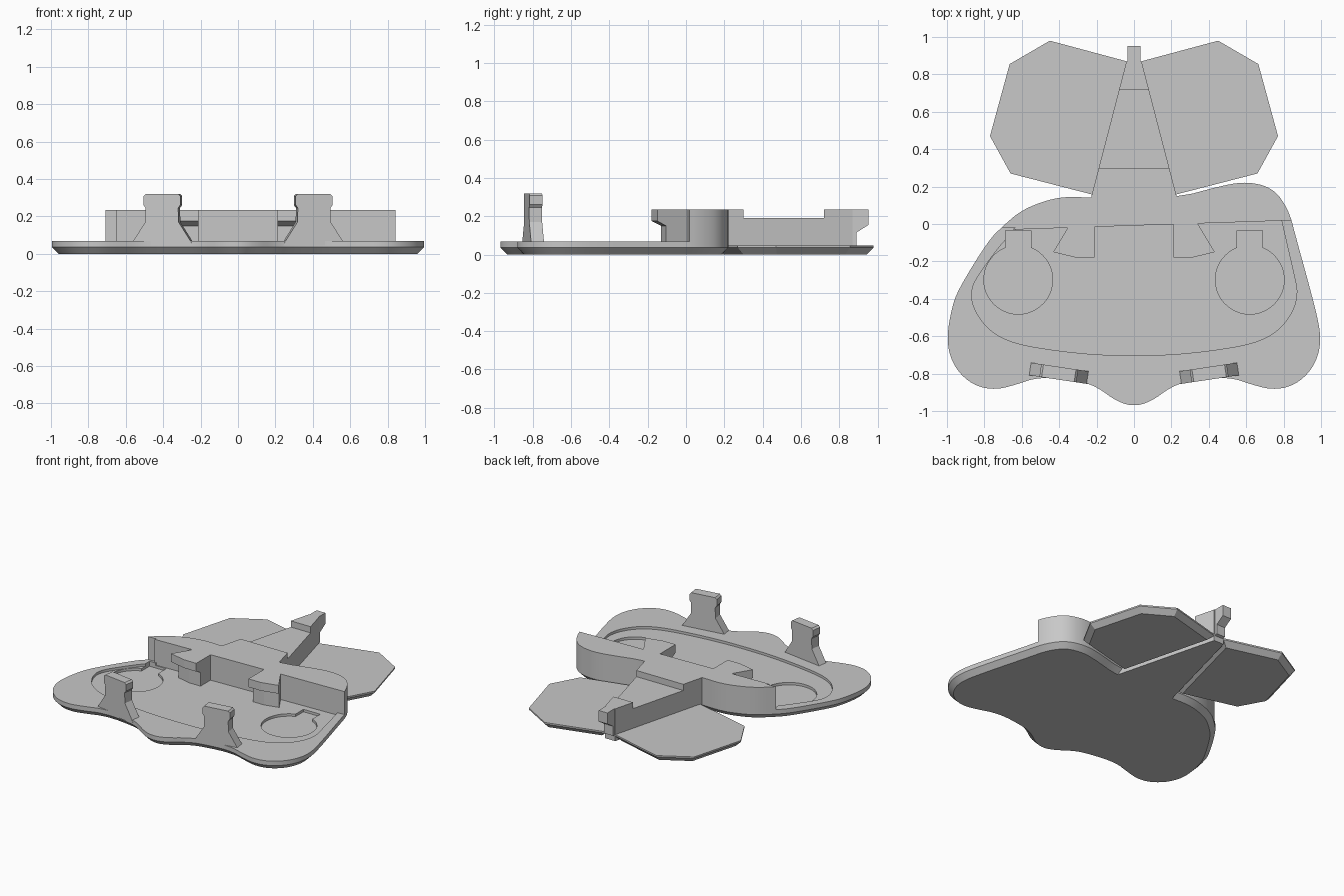
import bpy, bmesh, math
from mathutils import Vector, Matrix

if "Cube" in bpy.data.objects:
    bpy.data.objects.remove(bpy.data.objects["Cube"])

grey = bpy.data.materials.new("plain_grey")
grey.use_nodes = True
grey.diffuse_color = (0.58, 0.58, 0.58, 1)
grey.node_tree.nodes["Principled BSDF"].inputs["Base Color"].default_value = grey.diffuse_color


def loft(name, layers, place=None):
    """Stack closed rings of 3D points into a capped solid."""
    bm = bmesh.new()
    rings = [[bm.verts.new(p) for p in ring] for ring in layers]
    n = len(rings[0])
    for a, b in zip(rings, rings[1:]):
        for i in range(n):
            j = (i + 1) % n
            bm.faces.new((a[i], a[j], b[j], b[i]))
    bm.faces.new(rings[0][::-1])
    bm.faces.new(rings[-1])
    bmesh.ops.recalc_face_normals(bm, faces=bm.faces)
    if place:
        bm.transform(place)
    mesh = bpy.data.meshes.new(name)
    bm.to_mesh(mesh)
    bm.free()
    mesh.materials.append(grey)
    obj = bpy.data.objects.new(name, mesh)
    bpy.context.scene.collection.objects.link(obj)
    return obj


def at(pts, z):
    return [(x, y, z) for x, y in pts]


def flip(pts):
    return [(-x, y) for x, y in reversed(pts)]


def rounded(pts, rounds):
    """Corner cutting on a closed outline."""
    for _ in range(rounds):
        out = []
        for a, b in zip(pts, pts[1:] + pts[:1]):
            a, b = Vector(a), Vector(b)
            out += [tuple(a.lerp(b, 0.25)), tuple(a.lerp(b, 0.75))]
        pts = out
    return pts


def inset(pts, d):
    """Move a counter-clockwise outline inwards by d."""
    out = []
    for i, p in enumerate(pts):
        p, a, b = Vector(p), Vector(pts[i - 1]), Vector(pts[(i + 1) % len(pts)])
        u, v = (p - a).normalized(), (b - p).normalized()
        n = Vector((-u.y - v.y, u.x + v.x)).normalized()
        out.append(tuple(p + n * d / max(0.4, n.dot(Vector((-u.y, u.x))))))
    return out


def cut(target, cutter):
    mod = target.modifiers.new("cut", 'BOOLEAN')
    mod.operation, mod.solver, mod.object = 'DIFFERENCE', 'EXACT', cutter
    with bpy.context.temp_override(object=target, active_object=target):
        bpy.ops.object.modifier_apply(modifier=mod.name)
    bpy.data.objects.remove(cutter)


def smooth(obj):
    bpy.ops.object.select_all(action='DESELECT')
    obj.select_set(True)
    bpy.context.view_layer.objects.active = obj
    bpy.ops.object.shade_smooth_by_angle(angle=math.radians(25))


TOP, RIM, FLOOR = 0.235, 0.068, 0.05

# Base plate with a chamfered underside
front = [(-1, -0.6), (-0.985, -0.71), (-0.93, -0.805), (-0.84, -0.87), (-0.74, -0.885),
         (-0.65, -0.865), (-0.5, -0.815), (-0.29, -0.84), (-0.2, -0.87), (-0.09, -0.95)]
left_side = [(-0.78, -0.09), (-0.94, -0.35), (-0.975, -0.45)]
right_side = [(0.97, -0.45), (0.86, -0.05), (0.84, 0.03), (0.81, 0.1), (0.76, 0.17),
              (0.69, 0.21), (0.58, 0.225), (0.45, 0.2), (0.23, 0.14)]
back = [(-0.23, 0.14), (-0.35, 0.147), (-0.46, 0.13), (-0.6, 0.075), (-0.7, -0.01)]
outline = rounded(left_side + front + [(0, -0.975)] + flip(front) + right_side + back, 2)
base = loft("base_plate", [at(inset(outline, 0.035), 0), at(outline, 0.036), at(outline, RIM)])

# Shallow tray sunk into the plate
lip = [(-0.875, -0.37), (-0.85, -0.47), (-0.77, -0.575), (-0.64, -0.64), (-0.4, -0.68), (-0.15, -0.703)]
tray = rounded([(-0.65, -0.03), (-0.84, -0.28)] + lip + flip(lip)
               + [(0.86, -0.29), (0.79, 0.01), (0.78, 0.06), (0.71, 0.14), (0.3, 0.07),
                  (-0.3, 0.07), (-0.45, 0.1)], 2)
cut(base, loft("tray_cutter", [at(tray, FLOOR), at(tray, 0.15)]))

# Round pockets with a square tab
for side in (-1, 1):
    start = math.asin(0.067 / 0.184)
    arc = [math.pi / 2 + start + i * (2 * math.pi - 2 * start) / 40 for i in range(41)]
    pocket = [(side * 0.619 + 0.184 * math.cos(a), -0.298 + 0.184 * math.sin(a)) for a in arc]
    pocket += [(side * 0.619 + 0.067, -0.036), (side * 0.619 - 0.067, -0.036)]
    cut(base, loft("pocket_cutter", [at(pocket, 0.032), at(pocket, 0.15)]))
smooth(base)

# Back wall, flush with the plate edge, inner face leaning back
rim = [p for p in outline if p[1] > (-0.03 if p[0] < 0 else 0.01)]
inner_low = [(0.78, 0.02), (0.765, 0.06), (0.735, 0.1), (0.7, 0.115), (0.33, 0.02), (0.21, 0),
             (-0.21, 0), (-0.34, 0.02), (-0.49, 0.065), (-0.57, 0.03), (-0.65, -0.03)]
inner_high = [(0.78, 0.02), (0.76, 0.07), (0.72, 0.115), (0.66, 0.14), (0.34, 0.045), (0.21, 0.035),
              (-0.21, 0.035), (-0.34, 0.045), (-0.43, 0.08), (-0.55, 0.045), (-0.65, -0.03)]
smooth(loft("back_wall", [at(rim + inner_low, 0.04), at(rim + inner_high, TOP)]))

# Overhanging hooks on the wall
hook_low = [(0.21, 0.1), (0.21, -0.13), (0.3, -0.13), (0.405, -0.105), (0.33, 0.02), (0.33, 0.1)]
hook_high = [(0.21, 0.1), (0.21, -0.18), (0.31, -0.18), (0.432, -0.15), (0.33, 0.02), (0.33, 0.1)]
hook = [(hook_low, 0.03), (hook_low, 0.15), (hook_high, 0.175), (hook_high, TOP)]
loft("left_hook", [at(p, z) for p, z in hook])
loft("right_hook", [at(flip(p), z) for p, z in hook])

# Tapered spine with raised ends
profile = [(0.06, 0), (0.87, 0), (0.87, TOP), (0.72, TOP), (0.72, 0.19),
           (0.3, 0.19), (0.3, TOP), (0.06, TOP)]
loft("tail_spine", [[(s * (0.23 - (y - 0.14) * 0.26), y, z) for y, z in profile] for s in (-1, 1)])

# Small grip at the end of the spine
grip = [(0.84, 0.03), (0.89, 0.045), (0.89, 0.115), (0.953, 0.155), (0.953, TOP), (0.84, TOP)]
loft("tail_grip", [[(s * 0.035, y, z) for y, z in grip] for s in (-1, 1)])

# Flat tail leaves, chamfered below
leaf = [(0.225, 0.158), (0.66, 0.27), (0.77, 0.47), (0.665, 0.855), (0.45, 0.98), (0.04, 0.87)]
for name, pts in (("left_leaf", leaf), ("right_leaf", flip(leaf))):
    loft(name, [at(inset(pts, 0.035), 0), at(pts, 0.036), at(pts, 0.047)])

# Front clips: flared foot, narrow neck, wider head
half = [(0.165, 0.045), (0.155, RIM), (0.09, 0.17), (0.088, 0.245), (0.1, 0.262),
        (0.1, 0.308), (0.088, 0.32)]
clip = half + flip(half)
for name, side in (("left_clip", 1), ("right_clip", -1)):
    place = Matrix.Translation((side * 0.402, -0.798, 0)) @ Matrix.Rotation(side * math.radians(8.5), 4, 'Z')
    loft(name, [[(x, y, z) for x, z in clip] for y in (-0.034, 0.034)], place)
